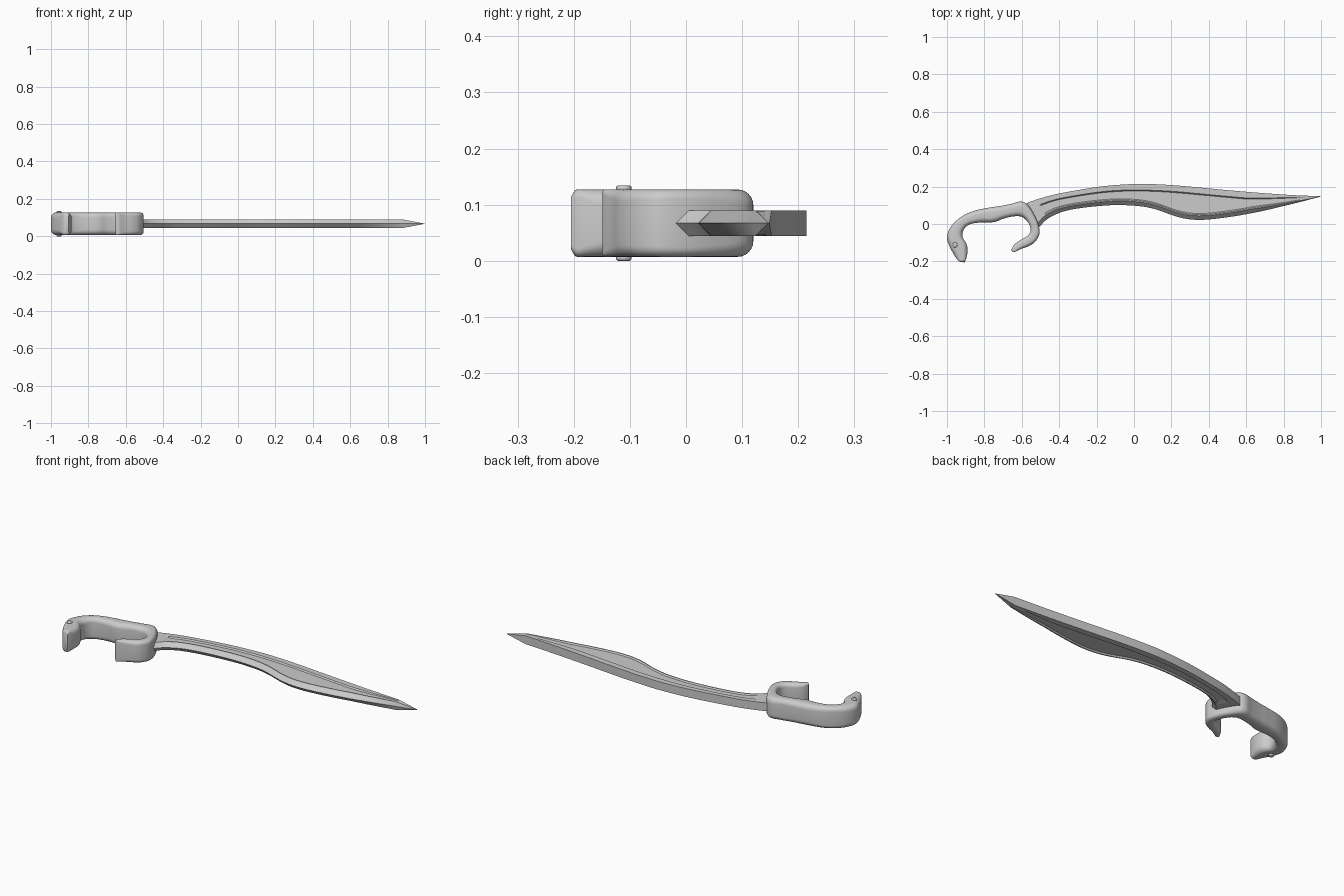
import bpy, bmesh, math
from mathutils import Vector

if "Cube" in bpy.data.objects:
    bpy.data.objects.remove(bpy.data.objects["Cube"])

MID = 0.067  # height of the sword's mirror plane


def smooth_path(rows, steps):
    """Catmull-Rom interpolation through rows of numbers."""
    pts = [Vector(r) for r in rows]
    pts = [2 * pts[0] - pts[1]] + pts + [2 * pts[-1] - pts[-2]]
    out = []
    for a, b, c, d in zip(pts, pts[1:], pts[2:], pts[3:]):
        for i in range(steps):
            t = i / steps
            out.append(0.5 * (2 * b + (c - a) * t + (2 * a - 5 * b + 4 * c - d) * t * t
                              + (3 * b - a - 3 * c + d) * t ** 3))
    return out + [pts[-2]]


def loft(name, pairs, steps, section, angle):
    """Skin cross-sections set between paired outline points (x1, y1, x2, y2)."""
    rows = smooth_path(pairs, steps)
    bm = bmesh.new()
    rings = []
    for i, r in enumerate(rows):
        a, b = Vector((r[0], r[1], MID)), Vector((r[2], r[3], MID))
        w = (b - a).length
        side = (b - a).normalized()
        rings.append([bm.verts.new(a + side * v + Vector((0, 0, z)))
                      for v, z in section(w, (a.x + b.x) / 2, i / (len(rows) - 1))])
    n = len(rings[0])
    for p, q in zip(rings, rings[1:]):
        for k in range(n):
            bm.faces.new((p[k], p[(k + 1) % n], q[(k + 1) % n], q[k]))
    bm.faces.new(rings[0])
    bm.faces.new(rings[-1])
    bmesh.ops.recalc_face_normals(bm, faces=bm.faces)
    me = bpy.data.meshes.new(name)
    bm.to_mesh(me)
    bm.free()
    ob = bpy.data.objects.new(name, me)
    bpy.context.collection.objects.link(ob)
    bpy.ops.object.select_all(action='DESELECT')
    ob.select_set(True)
    bpy.context.view_layer.objects.active = ob
    bpy.ops.object.shade_smooth_by_angle(angle=math.radians(angle))
    return ob


# Blade section: flat spine, recessed panel on both sides, sharpened edge
def blade_section(w, x, t):
    h = 0.023 * min(1, max(0.03, (1.0 - x) / 0.12))
    ramp = min(1, max(0, (x + 0.50) / 0.025)) * min(1, max(0, (0.95 - x) / 0.3))
    d = 0.007 * ramp
    a, b, s = min(0.033, 0.27 * w), min(0.022, 0.2 * w), min(0.006, 0.06 * w)
    half = [(0, h), (a, h), (a + s, h - d), (w - b - 2 * s, h - d), (w - b - s, h), (w - b, h)]
    return half + [(w, 0)] + [(v, -z) for v, z in reversed(half)]


# Hilt section: rounded rectangle
def hilt_section(w, x, t):
    end = min(t, 1 - t)
    h = 0.06 - 0.012 * max(0, 1 - end / 0.03) ** 2
    r = min(0.028, 0.38 * w)
    ring = []
    for cx, cz, start in ((w - r, h - r, 0), (r, h - r, 90), (r, r - h, 180), (w - r, r - h, 270)):
        for k in range(7):
            q = math.radians(start + 15 * k)
            ring.append((cx + r * math.cos(q), cz + r * math.sin(q)))
    return ring


# Blade: spine points paired with cutting-edge points
loft("blade", [
    (-0.575, 0.112, -0.515, -0.026), (-0.505, 0.136, -0.455, 0.032),
    (-0.40, 0.163, -0.345, 0.075), (-0.18, 0.200, -0.15, 0.099),
    (0.0, 0.214, 0.0, 0.098), (0.11, 0.213, 0.11, 0.080),
    (0.24, 0.205, 0.24, 0.036), (0.35, 0.195, 0.35, 0.022),
    (0.50, 0.181, 0.50, 0.036), (0.68, 0.166, 0.68, 0.068),
    (0.86, 0.154, 0.86, 0.111), (0.995, 0.149, 0.998, 0.146)],
    8, blade_section, 12)

# Hilt: hooked pommel, grip and curled guard in one sweep (outer, inner outline)
loft("hilt", [
    (-0.93, -0.203, -0.905, -0.205), (-0.945, -0.19, -0.896, -0.18),
    (-0.965, -0.16, -0.890, -0.145), (-0.988, -0.115, -0.895, -0.107),
    (-1.0, -0.067, -0.916, -0.07), (-0.976, -0.01, -0.911, -0.032),
    (-0.92, 0.041, -0.883, -0.004), (-0.85, 0.072, -0.826, 0.008),
    (-0.77, 0.088, -0.75, 0.010), (-0.71, 0.097, -0.70, 0.028),
    (-0.655, 0.108, -0.65, 0.040), (-0.606, 0.120, -0.61, 0.041),
    (-0.570, 0.105, -0.587, 0.030), (-0.537, 0.056, -0.566, 0.008),
    (-0.513, 0.003, -0.554, -0.018), (-0.505, -0.050, -0.554, -0.042),
    (-0.527, -0.093, -0.570, -0.064), (-0.56, -0.117, -0.605, -0.084),
    (-0.60, -0.132, -0.640, -0.110), (-0.632, -0.147, -0.654, -0.136),
    (-0.644, -0.149, -0.653, -0.145)],
    6, hilt_section, 40)

# Eyes: small raised studs on both faces of the pommel
for name, sign in (("upper_eye", 1), ("lower_eye", -1)):
    bpy.ops.mesh.primitive_cylinder_add(vertices=24, radius=0.014, depth=0.014,
                                        location=(-0.957, -0.111, MID + sign * 0.06))
    eye = bpy.context.object
    eye.name = name
    bevel = eye.modifiers.new("round", 'BEVEL')
    bevel.width, bevel.segments = 0.004, 3
    bpy.ops.object.shade_smooth_by_angle(angle=math.radians(40))
